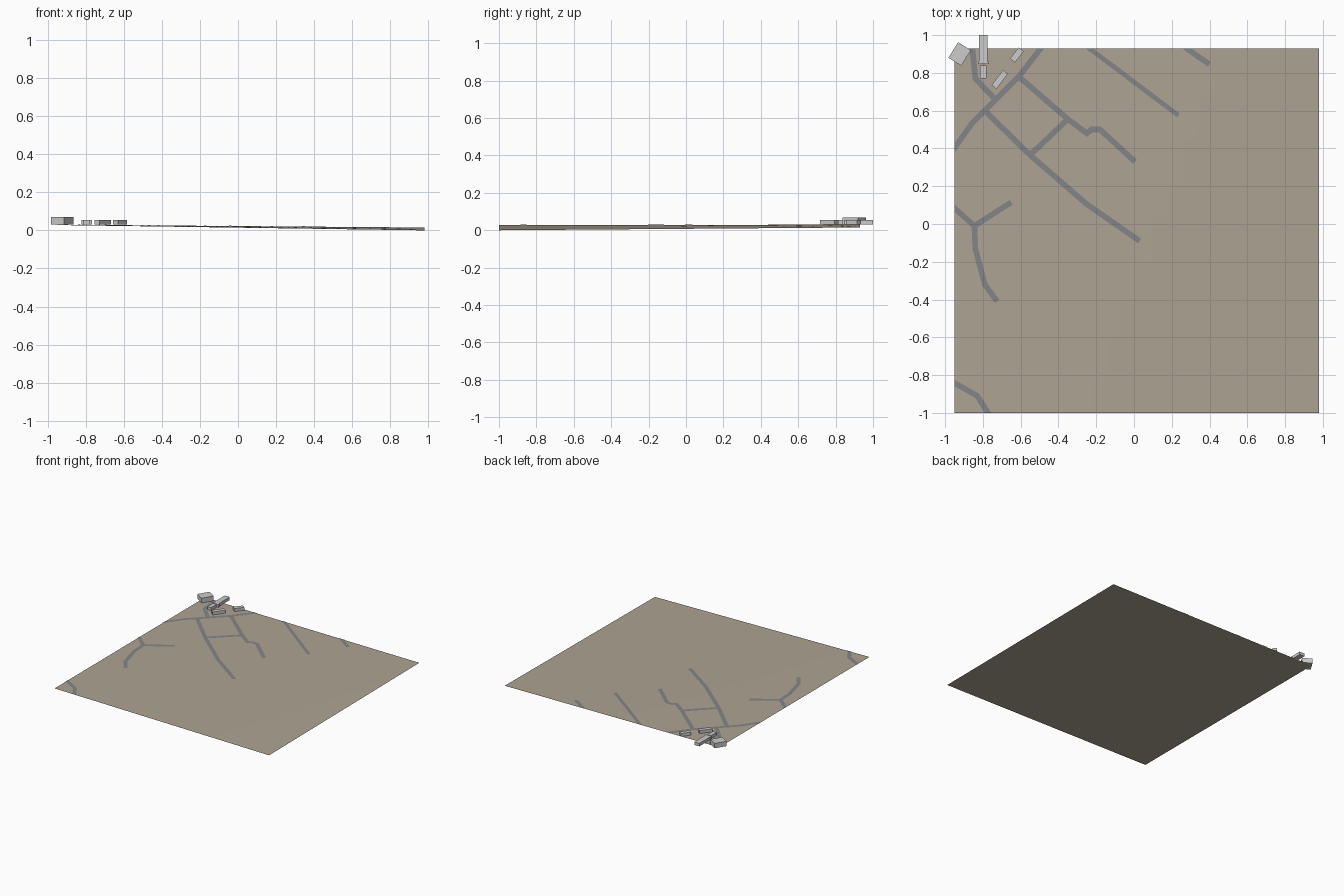
import bpy, bmesh, math
from mathutils import Vector

if "Cube" in bpy.data.objects:
    bpy.data.objects.remove(bpy.data.objects["Cube"])

X0, X1, Y0, Y1 = -0.95, 0.98, -1.0, 0.93


def height(x, y):
    u, v = (x - X0) / (X1 - X0), (y - Y0) / (Y1 - Y0)
    west = 0.029 + 0.002 * v
    east = 0.001 + 0.015 * v
    return west + (east - west) * u


def material(name, rgb):
    m = bpy.data.materials.new(name)
    m.diffuse_color = (*rgb, 1)
    m.use_nodes = True
    m.node_tree.nodes["Principled BSDF"].inputs["Base Color"].default_value = m.diffuse_color
    return m


def finish(bm, name, mat=None):
    me = bpy.data.meshes.new(name)
    bm.to_mesh(me)
    bm.free()
    ob = bpy.data.objects.new(name, me)
    bpy.context.collection.objects.link(ob)
    if mat:
        me.materials.append(mat)
    return ob


earth = material("earth", (0.42, 0.37, 0.29))
asphalt = material("asphalt", (0.23, 0.235, 0.24))

# Gently sloping ground sheet
bm = bmesh.new()
bmesh.ops.create_grid(bm, x_segments=24, y_segments=24, size=1)
for v in bm.verts:
    x = X0 + (v.co.x + 1) / 2 * (X1 - X0)
    y = Y0 + (v.co.y + 1) / 2 * (Y1 - Y0)
    v.co = (x, y, height(x, y) - 0.001)
finish(bm, "ground", earth)


def road(name, pts, width=0.03, step=0.05):
    """Mitred ribbon draped on the ground and trimmed to its borders."""
    pts = [Vector(p) for p in pts]
    dirs = [(b - a).normalized() for a, b in zip(pts, pts[1:])]
    edges = []
    for i, p in enumerate(pts):
        d0, d1 = dirs[max(i - 1, 0)], dirs[min(i, len(dirs) - 1)]
        t = (d0 + d1).normalized()
        n = Vector((-t.y, t.x))
        off = n * (width / 2 / max(t.dot(d0), 0.5))
        edges.append((p + off, p - off))
    bm = bmesh.new()
    rows = []
    for (l0, r0), (l1, r1) in zip(edges, edges[1:]):
        n = max(1, round((l1 - l0).length / step))
        for k in range(n):
            rows.append((l0.lerp(l1, k / n), r0.lerp(r1, k / n)))
    rows.append(edges[-1])
    vs = [[bm.verts.new((q.x, q.y, 0)) for q in row] for row in rows]
    for a, b in zip(vs, vs[1:]):
        bm.faces.new((a[1], b[1], b[0], a[0]))
    for co, no in (((X0, 0, 0), (-1, 0, 0)), ((0, Y1, 0), (0, 1, 0)),
                   ((0, Y0, 0), (0, -1, 0))):
        bmesh.ops.bisect_plane(bm, geom=bm.verts[:] + bm.edges[:] + bm.faces[:],
                               plane_co=co, plane_no=no, clear_outer=True)
    for v in bm.verts:
        v.co.z = height(v.co.x, v.co.y) + 0.001
    finish(bm, name, asphalt)


# Road network
road("main_road", [(-0.98, 0.36), (-0.86, 0.53), (-0.79, 0.60), (-0.61, 0.78), (-0.47, 0.96)])
road("north_west_road", [(-0.86, 0.97), (-0.84, 0.77), (-0.735, 0.66)])
road("long_lane", [(-0.79, 0.60), (-0.55, 0.365), (-0.25, 0.105), (0.03, -0.09)])
road("bent_lane", [(-0.61, 0.78), (-0.35, 0.555), (-0.25, 0.48), (-0.225, 0.50),
                   (-0.18, 0.50), (0.005, 0.33)])
road("cross_lane", [(-0.35, 0.555), (-0.55, 0.365)])
road("north_lane", [(-0.27, 0.955), (0.235, 0.575)], 0.025)
road("north_east_lane", [(0.24, 0.96), (0.32, 0.90), (0.40, 0.845)])
road("west_fork", [(-0.98, 0.11), (-0.845, -0.01), (-0.65, 0.115)])
road("west_lane", [(-0.845, -0.01), (-0.84, -0.13), (-0.79, -0.32), (-0.725, -0.41)])
road("south_west_road", [(-0.98, -0.825), (-0.83, -0.91), (-0.76, -1.02)])


def building(name, x, y, w, d, top, deg=0, bottom=0.03):
    bpy.ops.mesh.primitive_cube_add(size=1, location=(x, y, (top + bottom) / 2),
                                    rotation=(0, 0, math.radians(deg)))
    ob = bpy.context.object
    ob.name = name
    ob.scale = (w, d, top - bottom)


# Block buildings in the north-west corner
building("tall_building", -0.923, 0.90, 0.08, 0.097, 0.069, -32)
building("long_building", -0.797, 0.924, 0.045, 0.152, 0.054)
building("long_building_end", -0.795, 0.853, 0.055, 0.014, 0.054)
building("small_building", -0.797, 0.805, 0.034, 0.07, 0.054)
building("angled_building", -0.711, 0.765, 0.033, 0.10, 0.054, -37)
building("angled_shed", -0.62, 0.895, 0.034, 0.075, 0.054, -38)
